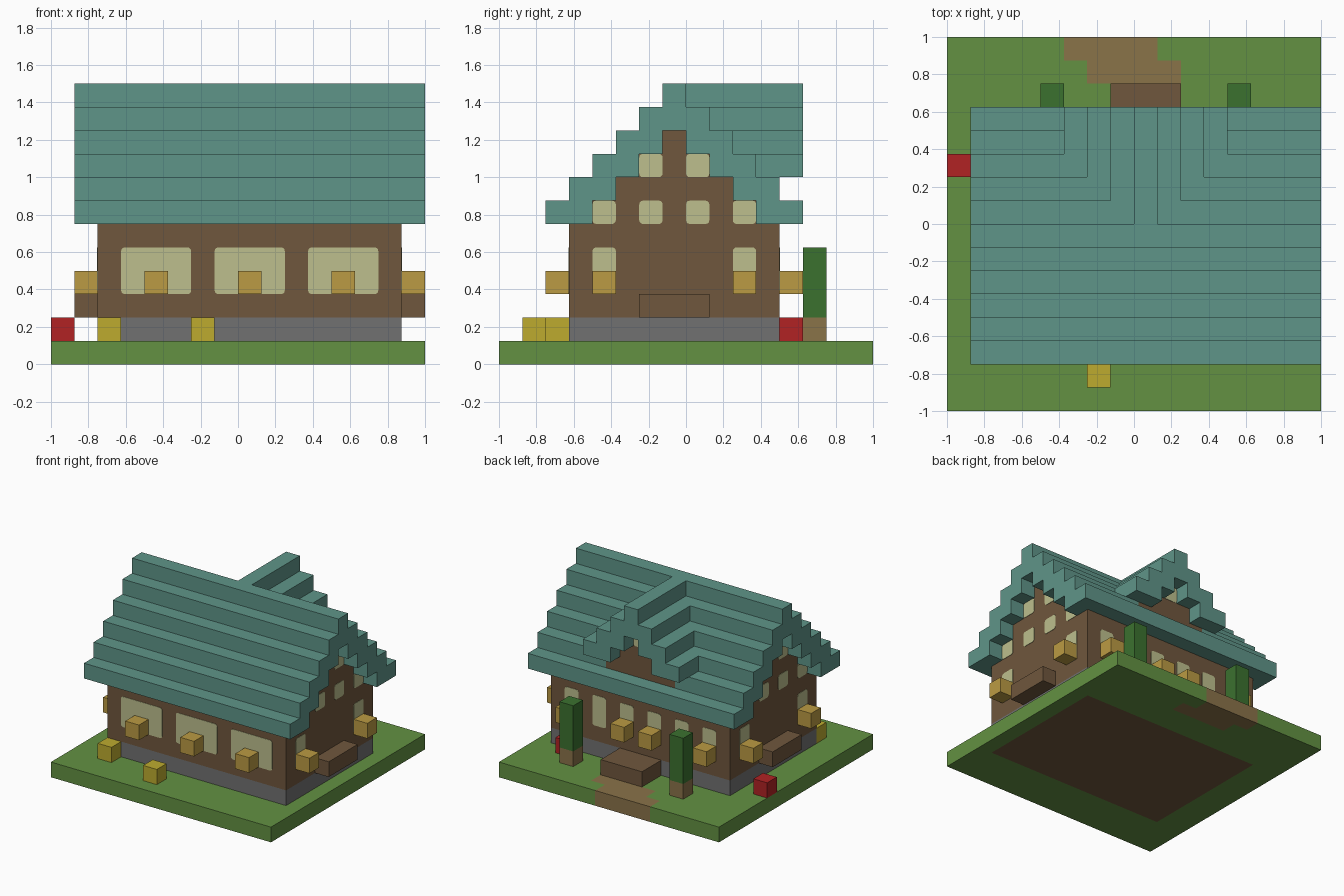
import bpy
import bmesh
from mathutils import Matrix, Vector

if "Cube" in bpy.data.objects:
    bpy.data.objects.remove(bpy.data.objects["Cube"], do_unlink=True)

U = 0.125  # size of one block


def material(name, rgb):
    linear = [(c / 255 / 12.92 if c < 11 else ((c / 255 + 0.055) / 1.055) ** 2.4) for c in rgb]
    mat = bpy.data.materials.new(name)
    mat.use_nodes = True
    mat.diffuse_color = (*linear, 1)
    bsdf = mat.node_tree.nodes["Principled BSDF"]
    bsdf.inputs["Base Color"].default_value = (*linear, 1)
    bsdf.inputs["Roughness"].default_value = 0.9
    return mat


TEAL = material("teal_roof", (95, 149, 137))
GRASS = material("grass_green", (99, 145, 66))
BROWN = material("wood_brown", (112, 87, 61))
GREY = material("stone_grey", (113, 113, 113))
PANE = material("pale_glass", (189, 191, 141))
GOLD = material("flower_gold", (187, 155, 67))
YELLOW = material("flower_yellow", (189, 171, 47))
RED = material("flower_red", (177, 34, 36))
LEAF = material("leaf_green", (59, 113, 47))
EARTH = material("earth_brown", (138, 115, 73))


def finish(name, bm, mat):
    mesh = bpy.data.meshes.new(name)
    bm.to_mesh(mesh)
    bm.free()
    mesh.materials.append(mat)
    obj = bpy.data.objects.new(name, mesh)
    bpy.context.collection.objects.link(obj)
    return obj


def blocks(name, mat, boxes):
    """Boxes given in block units as (x0, x1, y0, y1, z0, z1)."""
    bm = bmesh.new()
    for x0, x1, y0, y1, z0, z1 in boxes:
        size = Vector((x1 - x0, y1 - y0, z1 - z0)) * U
        mid = Vector((x0 + x1 - 16, y0 + y1 - 16, z0 + z1)) * U / 2
        bmesh.ops.create_cube(bm, matrix=Matrix.Translation(mid) @ Matrix.Diagonal((*size, 1)))
    return finish(name, bm, mat)


def cell(x, y, z):
    return (x, x + 1, y, y + 1, z, z + 1)


def panes(name, axis, plane, spans):
    """Thin round-cornered plates on a wall; spans are (start, end, z0, z1)."""
    bm = bmesh.new()
    for a0, a1, z0, z1 in spans:
        a, z = (a0 + a1 - 16) * U / 2, (z0 + z1) * U / 2
        wide, tall, thin = (a1 - a0) * U, (z1 - z0) * U, 0.006
        p = (plane - 8) * U
        mid, size = ((p, a, z), (thin, wide, tall)) if axis == 0 else ((a, p, z), (wide, thin, tall))
        new = bmesh.ops.create_cube(bm, matrix=Matrix.Translation(mid) @ Matrix.Diagonal((*size, 1)))
        edges = {e for v in new["verts"] for e in v.link_edges
                 if abs((e.verts[0].co - e.verts[1].co)[axis]) > 0.001}
        bmesh.ops.bevel(bm, geom=list(edges), offset=0.02, segments=3, profile=0.5, affect="EDGES")
    return finish(name, bm, PANE)


# Lawn, path and house floor share one layer
lawn = [(0, 16, 0, 3), (0, 2, 3, 12), (15, 16, 3, 12), (0, 16, 12, 14),
        (0, 6, 14, 15), (10, 16, 14, 15), (0, 5, 15, 16), (9, 16, 15, 16)]
blocks("lawn", GRASS, [(*r, 0, 1) for r in lawn])
blocks("path", EARTH, [(6, 10, 14, 15, 0, 1), (5, 9, 15, 16, 0, 1)])
blocks("house_floor", BROWN, [(2, 15, 3, 12, 0, 1)])

# House body and stepped gables
blocks("foundation", GREY, [(2, 15, 3, 12, 1, 2)])
blocks("walls", BROWN, [(2, 15, 3, 12, 2, 6)])
blocks("gable_walls", BROWN, [(2, 15, 4 + m, 11 - m, 6 + m, 7 + m) for m in range(4)])

# Main roof: two-block bands climbing from both eaves
main = []
for m in range(4):
    z = (6 + m, 7 + m)
    main.append((1, 16, 2 + m, 4 + m, *z))
    if m == 1:  # leave room for the dormer wall
        main += [(1, 6, 10, 12, *z), (11, 16, 10, 12, *z)]
    else:
        main.append((1, 16, 11 - m, 13 - m, *z))
main += [(1, 16, 6, 9, 10, 11), (1, 16, 7, 8, 11, 12)]
blocks("main_roof", TEAL, main)

# Dormer roof and wall at the back
dormer = []
for m in (2, 3):
    for x in (3 + m, 12 - m):
        dormer.append((x, x + 2, 13 - m, 13, 6 + m, 7 + m))
dormer += [(7, 10, 9, 13, 10, 11), (8, 9, 8, 13, 11, 12)]
blocks("dormer_roof", TEAL, dormer)
blocks("dormer_wall", BROWN, [(6, 11, 10, 12, 7, 8), (7, 10, 11, 12, 8, 9), (8, 9, 10, 12, 9, 10)])

# Windows
panes("front_windows", 1, 3, [(x, x + 3, 3, 5) for x in (3, 7, 11)])
panes("back_windows", 1, 12, [(x, x + 1, 3, 5) for x in range(3, 14, 2)] + [(8, 9, 9, 10)])
side = [(y, y + 1, 3, 5) for y in (4, 10)]
side += [(y, y + 1, 6, 7) for y in (4, 6, 8, 10)]
side += [(y, y + 1, 8, 9) for y in (6, 8)]
panes("right_windows", 0, 15, side)
panes("left_windows", 0, 2, side)

# Flower boxes under the windows
blocks("front_flower_boxes", GOLD, [cell(x, 2, 3) for x in (4, 8, 12)])
blocks("back_flower_boxes", GOLD, [cell(x, 12, 3) for x in (3, 7, 9, 13)])
blocks("side_flower_boxes", GOLD, [cell(x, y, 3) for x in (1, 15) for y in (4, 10)])

# Side ledges and back doorstep
blocks("side_ledges", BROWN, [(x, x + 1, 6, 9, 2, 3) for x in (1, 15)])
blocks("back_doorstep", BROWN, [(7, 10, 12, 14, 1, 2)])

# Garden plants
blocks("tree_trunks", EARTH, [cell(x, 13, 1) for x in (4, 12)])
blocks("tree_leaves", LEAF, [(x, x + 1, 13, 14, 2, 5) for x in (4, 12)])
blocks("yellow_flowers", YELLOW, [cell(2, 2, 1), cell(6, 1, 1)])
blocks("red_flowers", RED, [cell(0, 10, 1), cell(13, 12, 1)])
